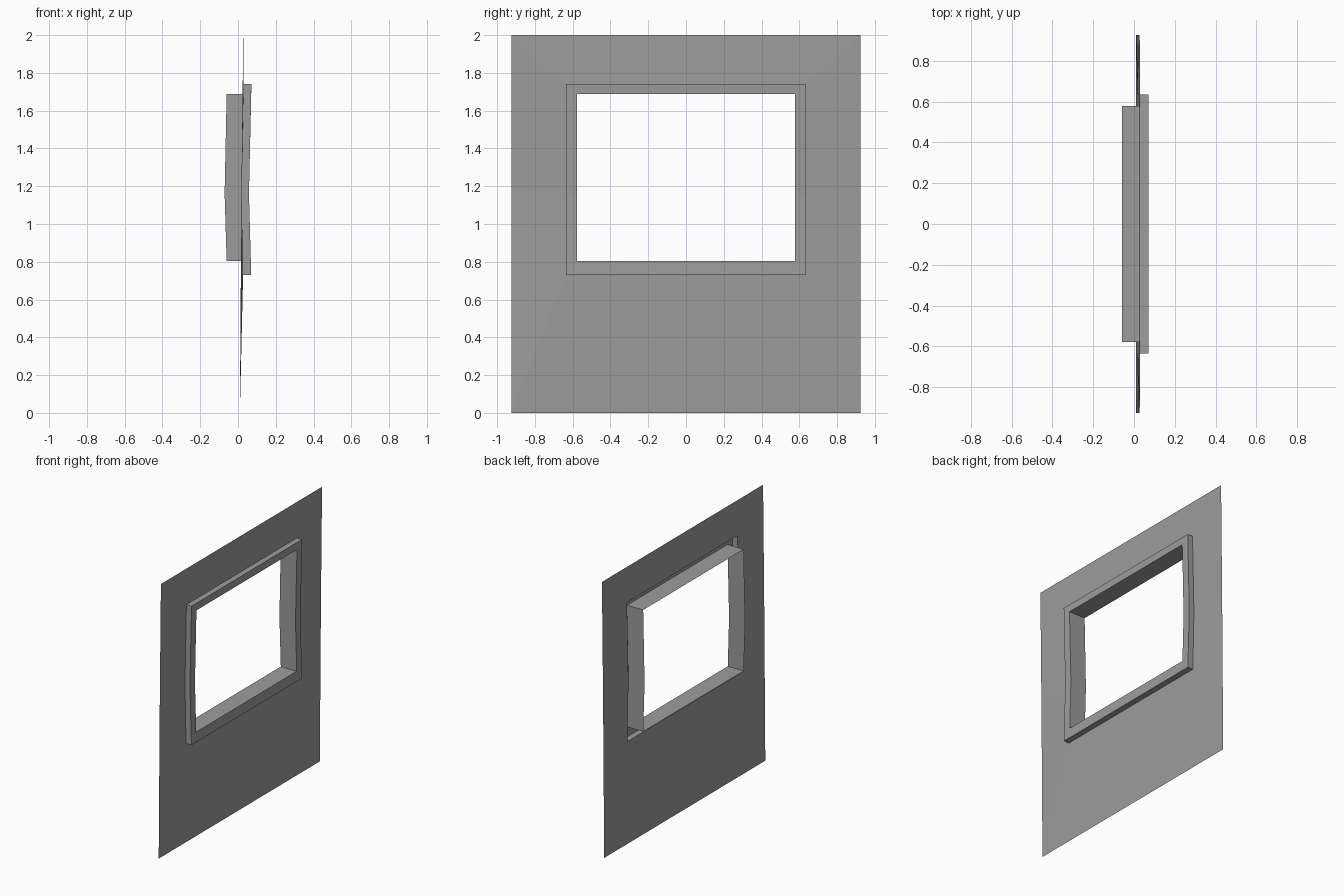
import bpy, bmesh

if "Cube" in bpy.data.objects:
    bpy.data.objects.remove(bpy.data.objects["Cube"])

# Dark grey paint
grey = bpy.data.materials.new("dark_grey")
grey.diffuse_color = (0.335, 0.335, 0.335, 1)
grey.use_nodes = True
grey.node_tree.nodes["Principled BSDF"].inputs["Base Color"].default_value = grey.diffuse_color


def ring(half_y, zs, xs):
    """Six-point rectangular loop, with a slight bend at mid height."""
    up = [(x, half_y, z) for x, z in zip(xs, zs)]
    down = [(x, -y, z) for x, y, z in reversed(up)]
    return up + down


def band(name, *rings):
    """Join successive loops with quads, open at both ends."""
    bm = bmesh.new()
    loops = [[bm.verts.new(p) for p in r] for r in rings]
    for a, b in zip(loops, loops[1:]):
        for i in range(6):
            j = (i + 1) % 6
            bm.faces.new((a[i], a[j], b[j], b[i]))
    mesh = bpy.data.meshes.new(name)
    bm.to_mesh(mesh)
    bm.free()
    mesh.materials.append(grey)
    obj = bpy.data.objects.new(name, mesh)
    bpy.context.collection.objects.link(obj)
    return obj


MID = 1.16
outer = ring(0.925, (0, MID, 2), (0.01, 0.019, 0.028))
hole = ring(0.635, (0.73, MID, 1.74), (0.027, 0.018, 0.03))
lip = ring(0.635, (0.73, MID, 1.74), (0.07, 0.058, 0.071))
inner = ring(0.577, (0.803, MID, 1.687), (0.068, 0.058, 0.07))
back = ring(0.577, (0.803, MID, 1.687), (-0.06, -0.071, -0.06))

# Thin panel with the window opening
band("wall_panel", outer, hole)
# Raised trim around the opening
band("window_trim", hole, lip, inner)
# Open sleeve running back through the opening
band("window_sleeve", inner, back)
